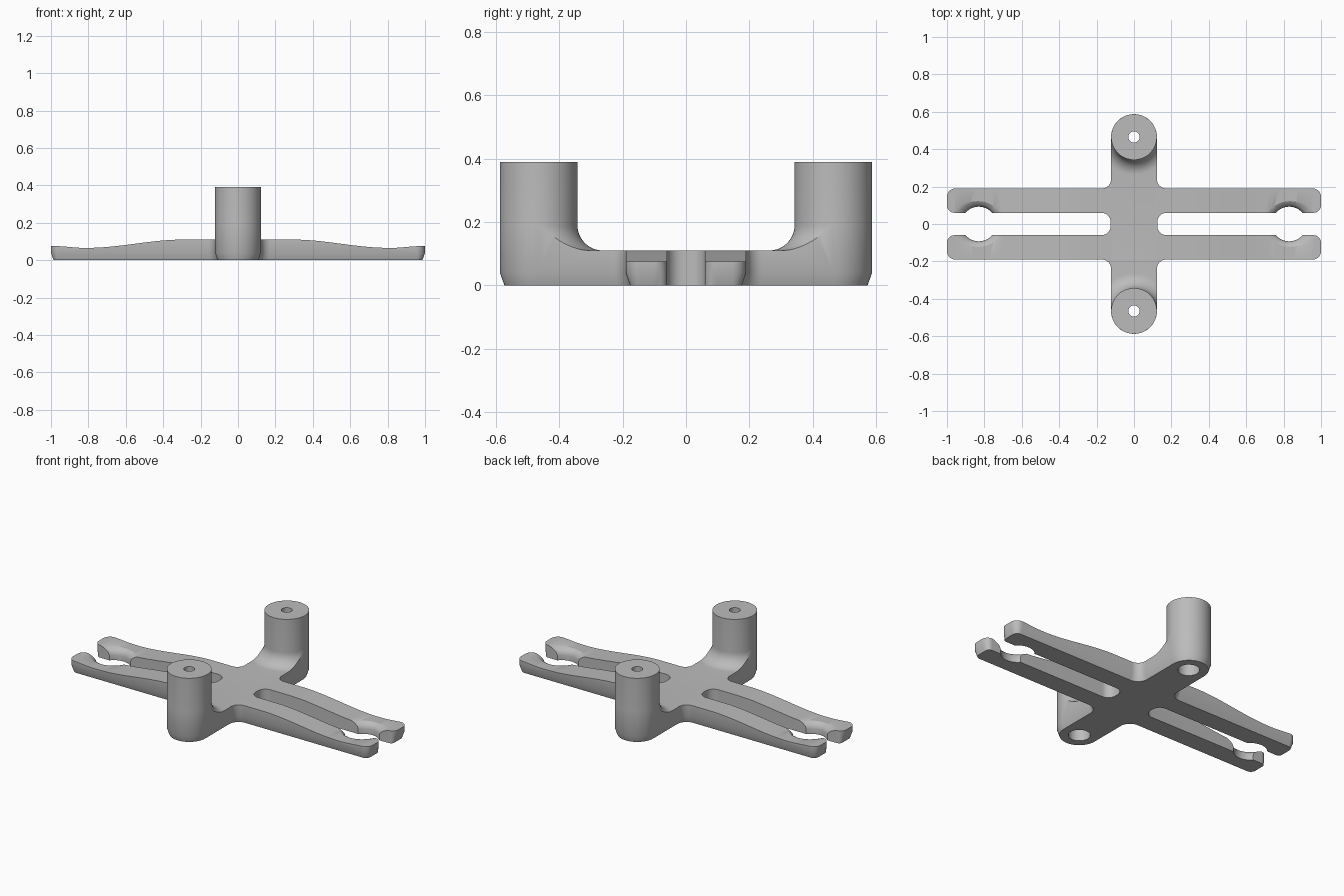
import bpy, bmesh, math
from mathutils import Vector

cube = bpy.data.objects.get("Cube")
if cube:
    bpy.data.objects.remove(cube, do_unlink=True)

HALF = 0.1225      # half width of the cross bar and radius of the posts
POST_Y = 0.465
HEIGHT = 0.39
PLATE = 0.11


def loft(name, rings):
    """Solid skinned over equal rings of points, capped at both ends."""
    bm = bmesh.new()
    loops = [[bm.verts.new(p) for p in ring] for ring in rings]
    n = len(loops[0])
    for a, b in zip(loops, loops[1:]):
        for i in range(n):
            j = (i + 1) % n
            bm.faces.new((a[i], a[j], b[j], b[i]))
    bm.faces.new(loops[0])
    bm.faces.new(loops[-1])
    bmesh.ops.recalc_face_normals(bm, faces=bm.faces[:])
    mesh = bpy.data.meshes.new(name)
    bm.to_mesh(mesh)
    bm.free()
    ob = bpy.data.objects.new(name, mesh)
    bpy.context.collection.objects.link(ob)
    return ob


def lathe(name, profile, x, y, n):
    turns = [math.tau * i / n for i in range(n)]
    return loft(name, [[(x + r * math.cos(t), y + r * math.sin(t), z)
                        for t in turns] for r, z in profile])


def combine(ob, tool, operation):
    """Apply a boolean and discard the tool."""
    mod = ob.modifiers.new(operation, 'BOOLEAN')
    mod.operation, mod.object, mod.solver = operation, tool, 'EXACT'
    graph = bpy.context.evaluated_depsgraph_get()
    graph.update()
    mesh = bpy.data.meshes.new_from_object(ob.evaluated_get(graph))
    ob.modifiers.clear()
    ob.data = mesh
    bpy.data.objects.remove(tool, do_unlink=True)


def rounded(corners, steps=12):
    """Outline with a quarter-circle at each right-angled corner."""
    out = []
    for i, (x, y, r) in enumerate(corners):
        c = Vector((x, y))
        u = (Vector(corners[i - 1][:2]) - c).normalized()
        v = (Vector(corners[(i + 1) % len(corners)][:2]) - c).normalized()
        for k in range(steps + 1):
            t = math.pi / 2 * k / steps
            p = c + (u + v - v * math.cos(t) - u * math.sin(t)) * r
            if not out or (p - out[-1]).length > 1e-5:
                out.append(p)
    if (out[0] - out[-1]).length < 1e-5:
        out.pop()
    return out


def smooth(t):
    t = min(max(t, 0), 1)
    return t * t * (3 - 2 * t)


def arm_top(x):
    x = abs(x)
    return PLATE - 0.044 * smooth((x - 0.3) / 0.5) + 0.009 * smooth((x - 0.83) / 0.14)


# Plan outline: one quarter mirrored four ways
quarter = [(0.125, 0.06, 0.05), (1, 0.06, 0.04), (1, 0.19, 0.045),
           (HALF, 0.19, 0.05), (HALF, POST_Y + HALF, HALF)]
corners = []
for sx, sy in ((1, 1), (-1, 1), (-1, -1), (1, -1)):
    part = [(x * sx, y * sy, r) for x, y, r in quarter]
    corners += part if sx == sy else part[::-1]
outline = rounded(corners)

# Foot of the outline tapers inward, except along the slots
foot = []
for i, p in enumerate(outline):
    d = (outline[(i + 1) % len(outline)] - outline[i - 1]).normalized()
    amount = 0.014 * smooth((abs(p.y) - 0.06) / 0.03)
    if abs(p.x) < 0.13 and abs(p.y) < 0.07:
        amount = 0
    foot.append(p + Vector((-d.y, d.x)) * amount)
body = loft("bracket_body", [[(p.x, p.y, 0) for p in foot],
                             [(p.x, p.y, 0.04) for p in outline],
                             [(p.x, p.y, 0.6) for p in outline]])

# Upper envelope: gently sloping slab plus posts with flared bases
xs = [-1.1 + 2.2 * i / 88 for i in range(89)]
section = [(x, arm_top(x)) for x in xs] + [(1.1, -0.1), (-1.1, -0.1)]
envelope = loft("slab", [[(x, y, z) for x, z in section] for y in (-0.8, 0.8)])
flare, r_post = 0.08, HALF - 0.0003
profile = [(0.206, -0.2), (0.206, PLATE - 0.001)]
for k in range(13):
    t = math.pi / 2 * k / 12
    profile.append((r_post + flare * (1 - math.sin(t)),
                    PLATE + flare * (1 - math.cos(t))))
profile.append((r_post, HEIGHT))
for s in (-1, 1):
    combine(envelope, lathe("post", profile, 0, s * POST_Y, 64), 'UNION')
combine(body, envelope, 'INTERSECT')

# Stepped screw holes through the posts
bore = [(0.06, -0.1), (0.06, 0.25), (0.03, 0.25), (0.03, 0.5)]
for s in (-1, 1):
    combine(body, lathe("bore", bore, 0, s * POST_Y, 32), 'DIFFERENCE')

# Flared round seats between the arm tips
seat = [(0.0926, -0.1), (0.0926, 0.03), (0.097, 0.045), (0.107, 0.057),
        (0.125, 0.068), (0.15, 0.078), (0.15, 0.2)]
for s in (-1, 1):
    combine(body, lathe("seat", seat, s * 0.83, 0, 64), 'DIFFERENCE')

# Material and shading
grey = bpy.data.materials.new("grey plastic")
grey.use_nodes = True
colour = (0.5, 0.5, 0.5, 1)
grey.diffuse_color = colour
grey.node_tree.nodes["Principled BSDF"].inputs["Base Color"].default_value = colour
body.data.materials.clear()
body.data.materials.append(grey)
for ob in bpy.context.selected_objects:
    ob.select_set(False)
body.select_set(True)
bpy.context.view_layer.objects.active = body
bpy.ops.object.shade_smooth_by_angle(angle=math.radians(30))
